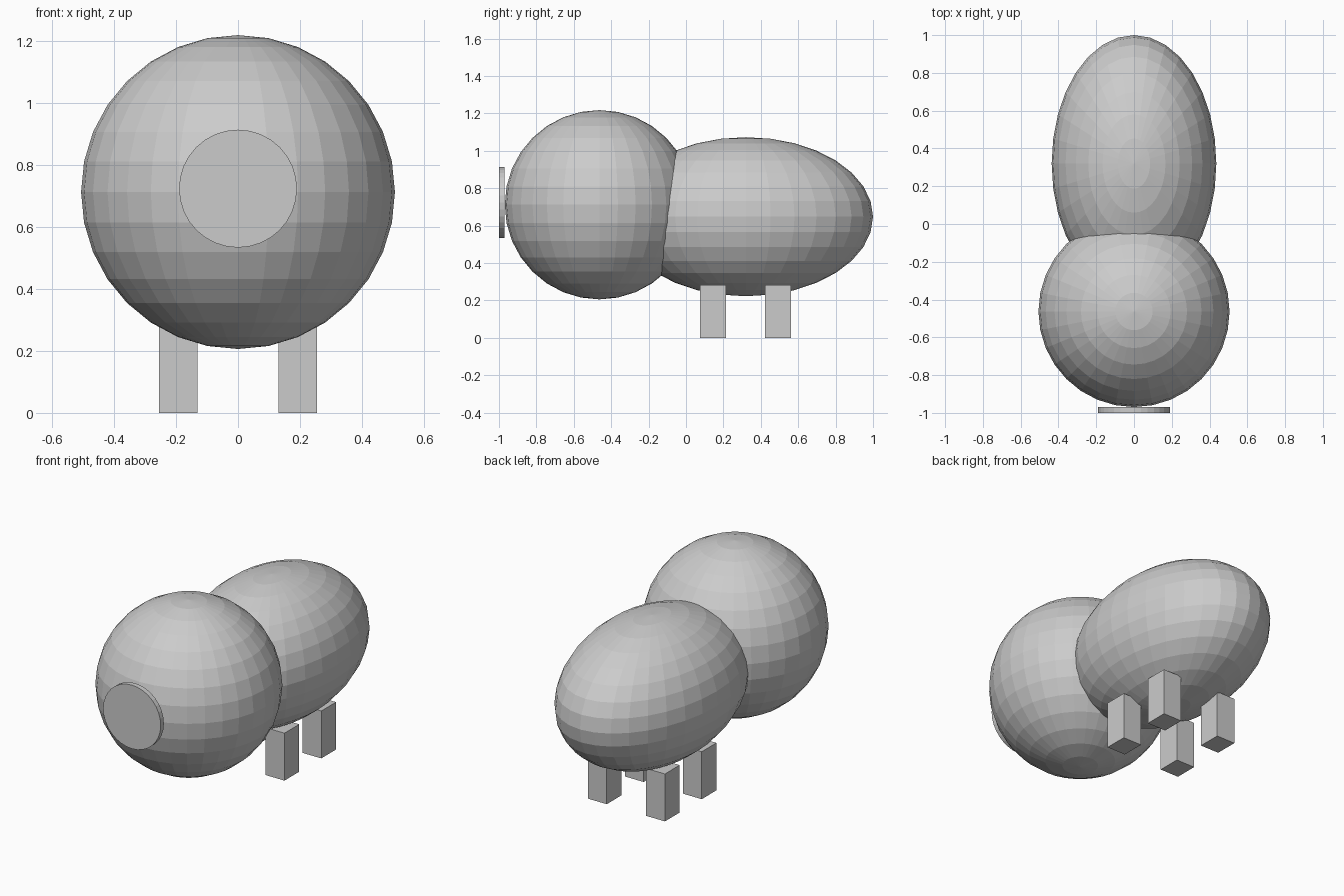
import bpy
from math import pi

if "Cube" in bpy.data.objects:
    bpy.data.objects.remove(bpy.data.objects["Cube"])


def ball(name, centre, radii):
    bpy.ops.mesh.primitive_uv_sphere_add(segments=32, ring_count=16, radius=1, location=centre)
    ob = bpy.context.object
    ob.name = name
    ob.scale = radii
    bpy.ops.object.transform_apply(location=False, rotation=False, scale=True)
    return ob


# Head and egg-shaped body
ball("head", (0, -0.463, 0.712), (0.506, 0.506, 0.506))
ball("body", (0, 0.32, 0.648), (0.436, 0.68, 0.425))

# Flat round snout, just in front of the head
bpy.ops.mesh.primitive_cylinder_add(vertices=32, radius=0.19, depth=0.03,
                                    location=(0, -0.985, 0.723), rotation=(pi / 2, 0, 0))
bpy.context.object.name = "snout"

# Four block legs
for row, y in (("front", 0.145), ("back", 0.492)):
    for side, x in (("left", -0.192), ("right", 0.192)):
        bpy.ops.mesh.primitive_cube_add(size=1, location=(x, y, 0.1415))
        leg = bpy.context.object
        leg.name = f"{row}_{side}_leg"
        leg.scale = (0.124, 0.139, 0.283)
        bpy.ops.object.transform_apply(location=False, rotation=False, scale=True)
